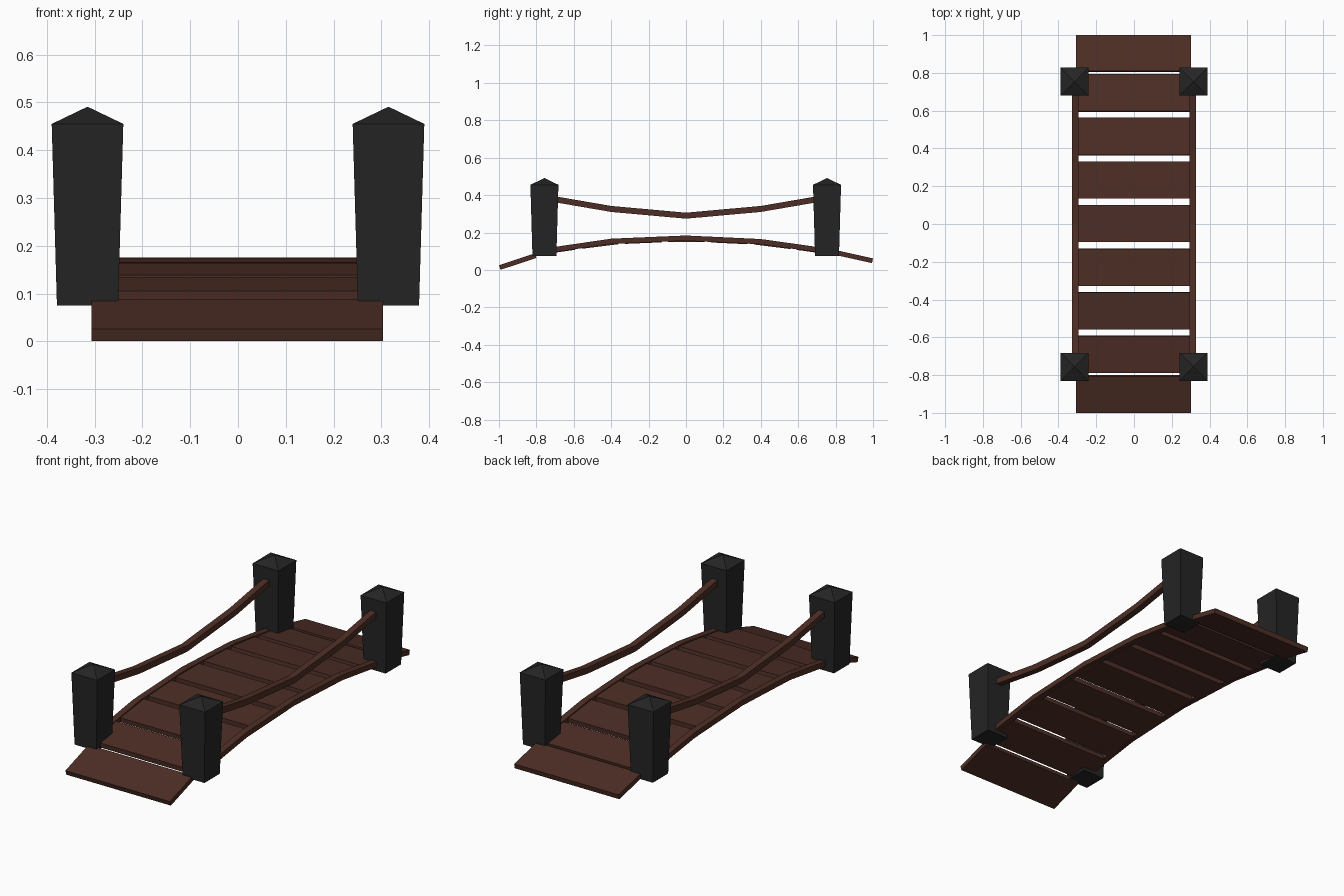
import bpy, bmesh
from math import atan2
from mathutils import Matrix

cube = bpy.data.objects.get("Cube")
if cube:
    bpy.data.objects.remove(cube, do_unlink=True)


def make_material(name, rgb):
    mat = bpy.data.materials.new(name)
    mat.use_nodes = True
    mat.diffuse_color = (*rgb, 1)
    mat.node_tree.nodes["Principled BSDF"].inputs["Base Color"].default_value = (*rgb, 1)
    return mat


wood = make_material("dark brown wood", (0.075, 0.027, 0.019))
iron = make_material("charcoal black", (0.018, 0.018, 0.018))


def finish(bm, name, mat):
    bmesh.ops.recalc_face_normals(bm, faces=bm.faces[:])
    mesh = bpy.data.meshes.new(name)
    bm.to_mesh(mesh)
    bm.free()
    mesh.materials.append(mat)
    obj = bpy.data.objects.new(name, mesh)
    bpy.context.scene.collection.objects.link(obj)
    return obj


def loft(name, rings, mat):
    """Skin a closed solid through matching rings of points."""
    bm = bmesh.new()
    loops = [[bm.verts.new(p) for p in ring] for ring in rings]
    for a, b in zip(loops, loops[1:]):
        for i in range(len(a)):
            j = (i + 1) % len(a)
            bm.faces.new((a[i], a[j], b[j], b[i]))
    bm.faces.new(loops[0])
    bm.faces.new(loops[-1])
    return finish(bm, name, mat)


def beam(name, x, path, width, height):
    """Rectangular beam following a (y, z) path."""
    w, h = width / 2, height / 2
    rings = [[(x - w, y, z - h), (x + w, y, z - h), (x + w, y, z + h), (x - w, y, z + h)]
             for y, z in path]
    return loft(name, rings, wood)


def plank(name, start, end):
    """Board whose centre line runs between two (y, z) points."""
    (y0, z0), (y1, z1) = start, end
    length = ((y1 - y0) ** 2 + (z1 - z0) ** 2) ** 0.5
    bm = bmesh.new()
    bmesh.ops.create_cube(bm, size=1)
    bmesh.ops.scale(bm, vec=(0.61, length, 0.026), verts=bm.verts)
    place = (Matrix.Translation((-0.002, (y0 + y1) / 2, (z0 + z1) / 2))
             @ Matrix.Rotation(atan2(z1 - z0, y1 - y0), 4, "X"))
    bmesh.ops.transform(bm, matrix=place, verts=bm.verts)
    return finish(bm, name, wood)


def post(name, x, y):
    """Square post, flared upwards, with a pyramid cap."""
    rings = [[(x - r, y - r, z), (x + r, y - r, z), (x + r, y + r, z), (x - r, y + r, z)]
             for r, z in ((0.064, 0.075), (0.075, 0.455))]
    obj = loft(name, rings, iron)
    bm = bmesh.new()
    bm.from_mesh(obj.data)
    top = max(bm.faces, key=lambda f: f.calc_center_median().z)
    apex = bmesh.ops.poke(bm, faces=[top])["verts"][0]
    apex.co.z = 0.491
    bm.to_mesh(obj.data)
    bm.free()


# Shared curves of the arched deck and the sagging rails
arch = [(-0.75, 0.102), (-0.4, 0.153), (0, 0.17), (0.4, 0.151), (0.75, 0.102)]
sag = [(-0.75, 0.386), (-0.4, 0.326), (0, 0.29), (0.4, 0.326), (0.75, 0.386)]


def arch_z(y):
    for (y0, z0), (y1, z1) in zip(arch, arch[1:]):
        if y <= y1 or y1 == arch[-1][0]:
            return z0 + (z1 - z0) * (y - y0) / (y1 - y0)


# Side beams, rails and posts
for side, sx in (("left", 1), ("right", -1)):
    beam(f"{side}_side_beam", sx * 0.312, arch, 0.034, 0.028)
    beam(f"{side}_hand_rail", sx * 0.312, sag, 0.034, 0.032)
    for end, y in (("front", -0.757), ("back", 0.754)):
        post(f"{end}_{side}_post", sx * 0.315, y)

# Deck planks laid along the arch
for i in range(7):
    y = (i - 3) * 0.2305 + 0.002
    a, b = y - 0.098, y + 0.098
    plank(f"deck_plank_{i + 1}", (a, arch_z(a) - 0.004), (b, arch_z(b) - 0.004))

# Sloping ramp boards at both ends
plank("front_ramp_plank", (-0.996, 0.013), (-0.804, 0.076))
plank("back_ramp_plank", (0.808, 0.091), (0.997, 0.049))
